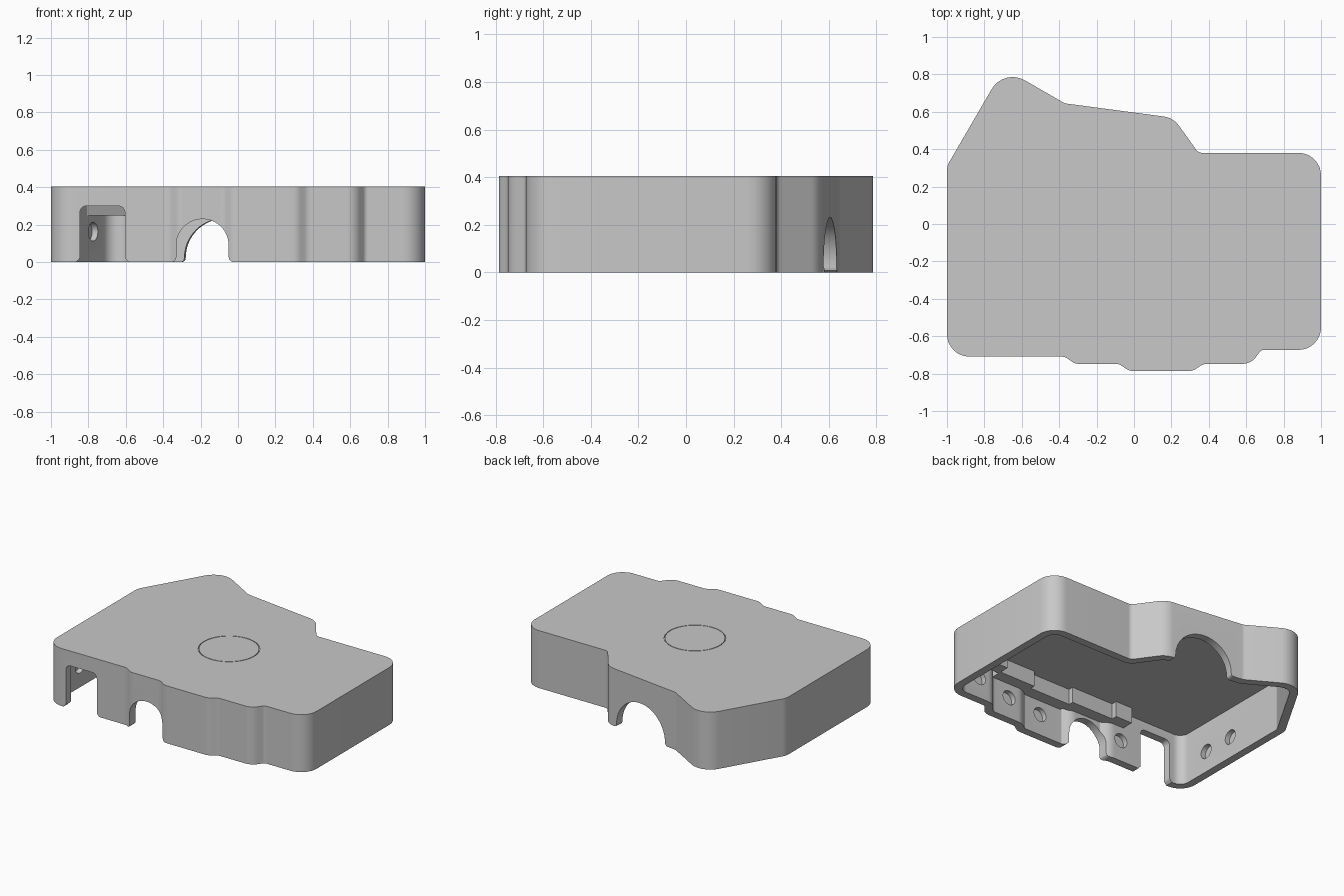
import bpy, bmesh, math
from mathutils import Vector, Matrix

cube = bpy.data.objects.get("Cube")
if cube:
    bpy.data.objects.remove(cube, do_unlink=True)

HEIGHT, CEILING, WALL = 0.405, 0.36, 0.055

grey = bpy.data.materials.new("plain grey")
grey.use_nodes = True
grey.diffuse_color = (0.58, 0.58, 0.58, 1)
grey.node_tree.nodes["Principled BSDF"].inputs["Base Color"].default_value = grey.diffuse_color


def cross(a, b):
    return a.x * b.y - a.y * b.x


def rounded(corners, inset=0.0, steps=8):
    """Round the corners (x, y, radius) of a counter-clockwise loop moved inward."""
    n = len(corners)
    pts = [Vector(c[:2]) for c in corners]
    moved, turns = [], []
    for i, p in enumerate(pts):
        a, b = (p - pts[i - 1]).normalized(), (pts[(i + 1) % n] - p).normalized()
        na, nb = Vector((-a.y, a.x)), Vector((-b.y, b.x))
        moved.append(p + (na + nb) * inset / (1 + na.dot(nb)))
        turns.append(cross(a, b))
    out = []
    for i, p in enumerate(moved):
        a, b = moved[i - 1] - p, moved[(i + 1) % n] - p
        r = corners[i][2] - inset * (1 if turns[i] > 0 else -1)
        half = a.angle(b) / 2
        reach = min(max(r, 0.01) / math.tan(half), 0.48 * a.length, 0.48 * b.length)
        r = reach * math.tan(half)
        centre = p + (a.normalized() + b.normalized()).normalized() * r / math.sin(half)
        start = p + a.normalized() * reach - centre
        sweep = (math.pi - 2 * half) * (1 if turns[i] > 0 else -1)
        for k in range(steps + 1):
            out.append(centre + Matrix.Rotation(sweep * k / steps, 2) @ start)
    return out


def prism(name, loop, low, high, upright=False):
    """Extrude a loop along z, or along y when the loop is drawn in x and z."""
    bm = bmesh.new()
    place = (lambda p, d: (p[0], d, p[1])) if upright else (lambda p, d: (p[0], p[1], d))
    face = bm.faces.new([bm.verts.new(place(p, low)) for p in loop])
    top = bmesh.ops.extrude_face_region(bm, geom=[face])["geom"]
    for v in top:
        if isinstance(v, bmesh.types.BMVert):
            v.co[1 if upright else 2] = high
    bmesh.ops.recalc_face_normals(bm, faces=bm.faces)
    return add_mesh(name, bm)


def add_mesh(name, bm):
    mesh = bpy.data.meshes.new(name)
    bm.to_mesh(mesh)
    bm.free()
    mesh.materials.append(grey)
    ob = bpy.data.objects.new(name, mesh)
    bpy.context.collection.objects.link(ob)
    return ob


def disc(name, spot, direction, radius, depth, segments=32):
    bm = bmesh.new()
    turn = Vector(direction).to_track_quat("Z", "Y").to_matrix().to_4x4()
    bmesh.ops.create_cone(bm, cap_ends=True, segments=segments, radius1=radius, radius2=radius,
                          depth=depth, matrix=Matrix.Translation(spot) @ turn)
    return add_mesh(name, bm)


def cut(tool):
    mod = case.modifiers.new(tool.name, "BOOLEAN")
    mod.operation, mod.solver, mod.object = "DIFFERENCE", "EXACT", tool
    bpy.context.view_layer.objects.active = case
    bpy.ops.object.modifier_apply(modifier=mod.name)
    bpy.data.objects.remove(tool, do_unlink=True)


# Plan of the cover, counter-clockwise: x, y, corner radius
plan = [(-1, -0.709, 0.12), (-0.37, -0.709, 0.06), (-0.315, -0.748, 0.07),
        (-0.08, -0.748, 0.06), (-0.025, -0.786, 0.07), (0.315, -0.786, 0.07),
        (0.37, -0.748, 0.06), (0.625, -0.748, 0.09), (0.68, -0.673, 0.03),
        (1, -0.673, 0.12), (1, 0.38, 0.12), (0.345, 0.38, 0.04),
        (0.21, 0.568, 0.12), (-0.37, 0.645, 0.05), (-0.696, 0.833, 0.13),
        (-1, 0.31, 0.1)]
case = prism("cover_shell", rounded(plan), 0, HEIGHT)
cut(prism("cavity", rounded(plan, WALL), -0.1, CEILING))


def arch(radius, rise, flare):
    """Round-topped opening with flared feet, as x and z points."""
    right = [(radius + flare, -0.05), (radius + flare, 0)]
    right += [(radius + flare * (1 - math.sin(t)), flare * (1 - math.cos(t)))
              for t in (0.5, 1.0, math.pi / 2)]
    right += [(radius * math.cos(math.pi * k / 32), rise + radius * math.sin(math.pi * k / 32))
              for k in range(17)]
    return right + [(-x, z) for x, z in reversed(right[:-1])]


# Openings through the front and back walls, the back one square to its slanted wall
for name, spot, turn, shape in (("front_arch", (-0.19, -0.72, 0), 0, arch(0.14, 0.09, 0.025)),
                                ("back_arch", (-0.072, 0.6, 0), -7.6, arch(0.21, 0.022, 0.02))):
    tool = prism(name, shape, -0.15, 0.15, True)
    tool.data.transform(Matrix.Translation(spot) @ Matrix.Rotation(math.radians(turn), 4, "Z"))
    cut(tool)
notch = [(-0.865, -0.1, 0.01), (-0.585, -0.1, 0.01), (-0.585, 0, 0.01), (-0.605, 0.02, 0.02),
         (-0.605, 0.3, 0.035), (-0.845, 0.3, 0.035), (-0.845, 0.02, 0.02), (-0.865, 0, 0.01)]
cut(prism("front_notch", rounded(notch), -1, -0.6, True))

# Shallow round recesses on the inside walls
edge = WALL - 0.005
for x, y in ((-0.44, -0.709), (0.17, -0.786), (0.46, -0.748), (0.77, -0.673)):
    cut(disc("recess", (x, y + edge, 0.15), (0, 1, 0), 0.05, 0.06))
for y in (-0.41, -0.17):
    cut(disc("recess", (-1 + edge, y, 0.15), (1, 0, 0), 0.05, 0.06))
slant = Vector((0.865, -0.503, 0))
cut(disc("recess", Vector((-0.822, 0.616, 0.163)) + slant * edge, slant, 0.05, 0.06))

# Fine ring groove on the roof, left open around a flush centre disc
cut(disc("ring_recess", (0, -0.1, HEIGHT), (0, 0, 1), 0.197, 0.012, 64))
disc("roof_centre_disc", (0, -0.1, HEIGHT - 0.005), (0, 0, 1), 0.192, 0.01, 64)

# Stepped ledge hanging from the roof along the front wall
for x0, x1, y0, y1 in ((-0.46, -0.33, -0.67, -0.57), (-0.33, 0.0, -0.71, -0.61),
                       (0.0, 0.32, -0.745, -0.645), (0.32, 0.6, -0.71, -0.61),
                       (0.6, 0.74, -0.63, -0.54)):
    prism("front_ledge", [(x0, y0), (x1, y0), (x1, y1), (x0, y1)], 0.25, CEILING + 0.01)

# Ledge in the raised back corner
prism("back_corner_ledge", [(-0.86, 0.49), (-0.6, 0.7), (-0.6, 0.735), (-0.7, 0.74),
                            (-0.87, 0.49)], 0.25, CEILING + 0.01)

# Smooth the rounded walls, keep edges sharp
bpy.ops.object.select_all(action="DESELECT")
case.select_set(True)
bpy.context.view_layer.objects.active = case
bpy.ops.object.shade_smooth_by_angle(angle=math.radians(30))
